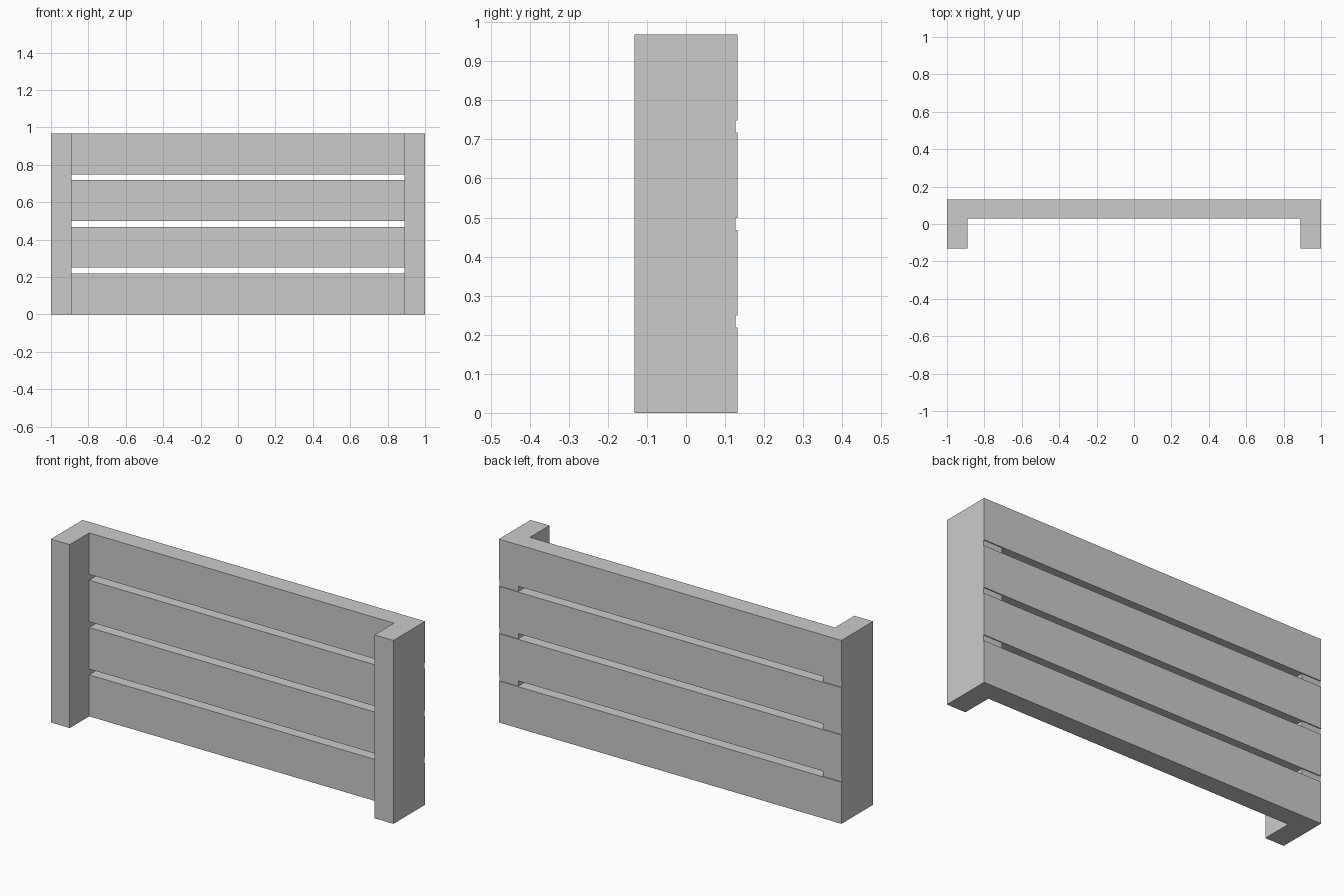
import bpy

if "Cube" in bpy.data.objects:
    bpy.data.objects.remove(bpy.data.objects["Cube"])


def box(name, lo, hi):
    """Axis-aligned box spanning two corners."""
    center = [(a + b) / 2 for a, b in zip(lo, hi)]
    bpy.ops.mesh.primitive_cube_add(size=1, location=center)
    ob = bpy.context.object
    ob.name = name
    ob.scale = [b - a for a, b in zip(lo, hi)]
    bpy.ops.object.transform_apply(location=False, rotation=False, scale=True)
    return ob


HEIGHT, SLAT_H, SLATS = 0.968, 0.219, 4
PITCH = (HEIGHT - SLAT_H) / (SLATS - 1)

# Upright end posts, slightly recessed behind the slats' rear face
box("left_post", (-1, -0.132, 0), (-0.89, 0.127, HEIGHT))
box("right_post", (0.89, -0.132, 0), (1, 0.127, HEIGHT))

# Horizontal slats running the full width, let into the posts
for i in range(SLATS):
    z = i * PITCH
    box(f"slat_{i + 1}", (-1, 0.03, z), (1, 0.132, z + SLAT_H))
